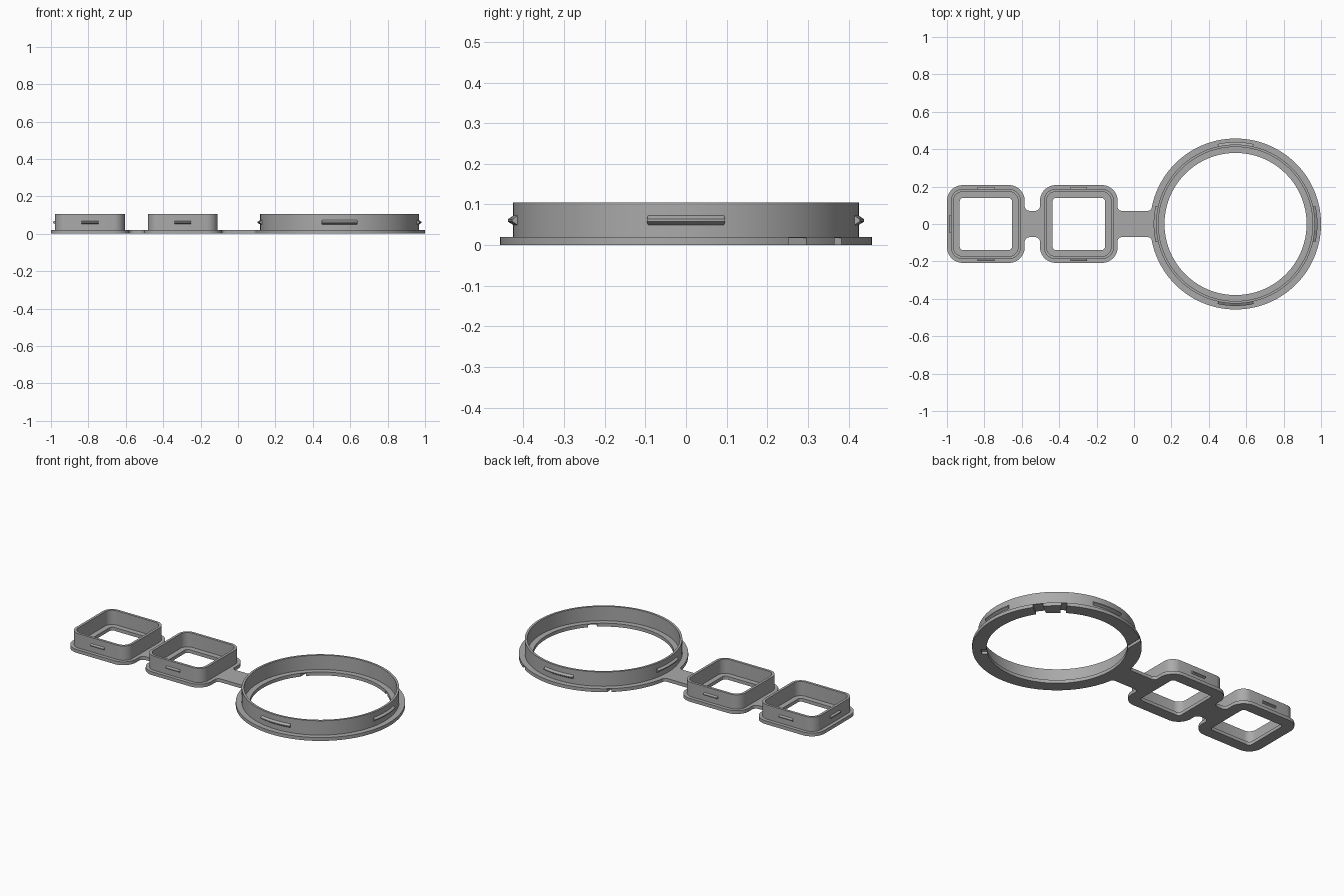
import bpy, bmesh
from math import sin, cos, pi, radians
from mathutils import Matrix, Vector

cube = bpy.data.objects.get("Cube")
if cube:
    bpy.data.objects.remove(cube)

FLANGE, TOP = 0.02, 0.105
RING_X, RING_R = 0.543, 0.457
SQUARE_HALF = 0.208

grey = bpy.data.materials.new("plain_grey")
grey.use_nodes = True
grey.diffuse_color = (0.4, 0.4, 0.4, 1)
grey.node_tree.nodes["Principled BSDF"].inputs["Base Color"].default_value = (0.4, 0.4, 0.4, 1)


def finish(name, bm, location=(0, 0, 0), smooth=True):
    bmesh.ops.recalc_face_normals(bm, faces=bm.faces)
    mesh = bpy.data.meshes.new(name)
    bm.to_mesh(mesh)
    bm.free()
    mesh.materials.append(grey)
    obj = bpy.data.objects.new(name, mesh)
    obj.location = location
    bpy.context.collection.objects.link(obj)
    if smooth:
        smooth_sharp(obj)
    return obj


def smooth_sharp(obj):
    bpy.ops.object.select_all(action="DESELECT")
    obj.select_set(True)
    bpy.context.view_layer.objects.active = obj
    bpy.ops.object.shade_smooth_by_angle(angle=radians(30))


def rounded_square(half, radius, steps):
    """Outline of a square with round corners; a circle when radius equals half."""
    points = []
    for corner in range(4):
        mid = pi / 4 + corner * pi / 2
        reach = (half - radius) * 2 ** 0.5
        for i in range(steps):
            a = corner * pi / 2 + (i + 0.5) / steps * pi / 2
            points.append((reach * cos(mid) + radius * cos(a), reach * sin(mid) + radius * sin(a)))
    return points


def bezel(name, profile, x, steps):
    """Closed frame swept from (half size, corner radius, height) sections."""
    bm = bmesh.new()
    loops = [[bm.verts.new((px, py, z)) for px, py in rounded_square(h, r, steps)]
             for h, r, z in profile]
    for a, b in zip(loops, loops[1:] + loops[:1]):
        n = len(a)
        for i in range(n):
            j = (i + 1) % n
            bm.faces.new((a[i], a[j], b[j], b[i]))
    return finish(name, bm, (x, 0, 0))


def frame_profile(flange, wall, inner, opening):
    return [(*flange, 0), (*flange, FLANGE), (*wall, FLANGE), (*wall, TOP),
            (*inner, TOP), (*inner, FLANGE), (*opening, FLANGE), (*opening, 0)]


def clip(name, x, angle, radius, length, depth, half_height, curved):
    """Wedge-shaped snap ridge on the outside of a wall."""
    bm = bmesh.new()
    steps = 12 if curved else 1
    section = [(-0.004, -half_height), (depth, -0.003), (depth, 0.003), (-0.004, half_height)]
    rows = []
    for i in range(steps + 1):
        t = (i / steps - 0.5) * length
        row = []
        for out, z in section:
            if curved:
                a = t / radius
                p = Vector(((radius + out) * cos(a), (radius + out) * sin(a), z))
            else:
                p = Vector((radius + out, t, z))
            row.append(bm.verts.new(Matrix.Rotation(angle, 3, "Z") @ p))
        rows.append(row)
    for a, b in zip(rows, rows[1:]):
        for k in range(4):
            m = (k + 1) % 4
            bm.faces.new((a[k], a[m], b[m], b[k]))
    bm.faces.new(rows[0])
    bm.faces.new(rows[-1])
    finish(name, bm, (x, 0, 0.061))


def bridge(name, x0, x1, half, fillet):
    """Flat link strip that flares into the frames at both ends."""
    edge = []
    for i in range(7):
        a = i / 6 * pi / 2
        edge.append((x0 + fillet * (1 - cos(a)), half + fillet * (1 - sin(a))))
    edge += [(x0 + x1 - x, y) for x, y in reversed(edge)]
    outline = edge + [(x, -y) for x, y in reversed(edge)]
    bm = bmesh.new()
    face = bm.faces.new([bm.verts.new((x, y, 0)) for x, y in outline])
    grown = bmesh.ops.extrude_face_region(bm, geom=[face])
    bmesh.ops.translate(bm, vec=(0, 0, FLANGE),
                        verts=[v for v in grown["geom"] if isinstance(v, bmesh.types.BMVert)])
    finish(name, bm)


# Round frame
ring = bezel("round_frame", frame_profile(*[(r, r) for r in (RING_R, 0.425, 0.412, 0.38)]),
             RING_X, 32)


# Grooves under the round flange: angle, turn of the groove, width, radial centre
def groove(angle, turn, width, radius, length):
    bm = bmesh.new()
    bmesh.ops.create_cube(bm, size=1)
    bmesh.ops.scale(bm, vec=(length, width, 0.034), verts=bm.verts)
    bmesh.ops.rotate(bm, matrix=Matrix.Rotation(radians(turn), 3, "Z"), verts=bm.verts)
    a = radians(angle)
    cutter = finish("groove_cutter", bm, (RING_X + radius * cos(a), radius * sin(a), 0), False)
    cutter.hide_render = True
    bpy.context.view_layer.objects.active = ring
    cut = ring.modifiers.new("groove", "BOOLEAN")
    cut.operation, cut.solver, cut.object = "DIFFERENCE", "EXACT", cutter
    bpy.ops.object.modifier_apply(modifier=cut.name)
    bpy.data.objects.remove(cutter)


groove(37, 37, 0.055, 0.42, 0.14)
groove(55, 55, 0.03, 0.42, 0.14)
groove(133, 90, 0.02, 0.42, 0.22)
groove(-46, -46, 0.05, 0.37, 0.08)
smooth_sharp(ring)

for i, side in enumerate(("left", "back", "right", "front")):
    clip(f"round_clip_{side}", RING_X, i * pi / 2, 0.425, 0.188, 0.013, 0.014, True)

# Square frames
square = frame_profile((SQUARE_HALF, 0.085), (0.187, 0.062), (0.172, 0.047), (0.14, 0.02))
for label, x, sides in (("outer", -0.792, (1, 2, 3)), ("inner", -0.295, (1, 3))):
    bezel(f"{label}_square_frame", square, x, 8)
    for s in sides:
        clip(f"{label}_square_clip_{s}", x, s * pi / 2, 0.187, 0.09, 0.011, 0.01, False)

# Link strips
bridge("square_link", -0.586, -0.501, 0.07, 0.03)
bridge("round_link", -0.089, 0.097, 0.07, 0.025)
